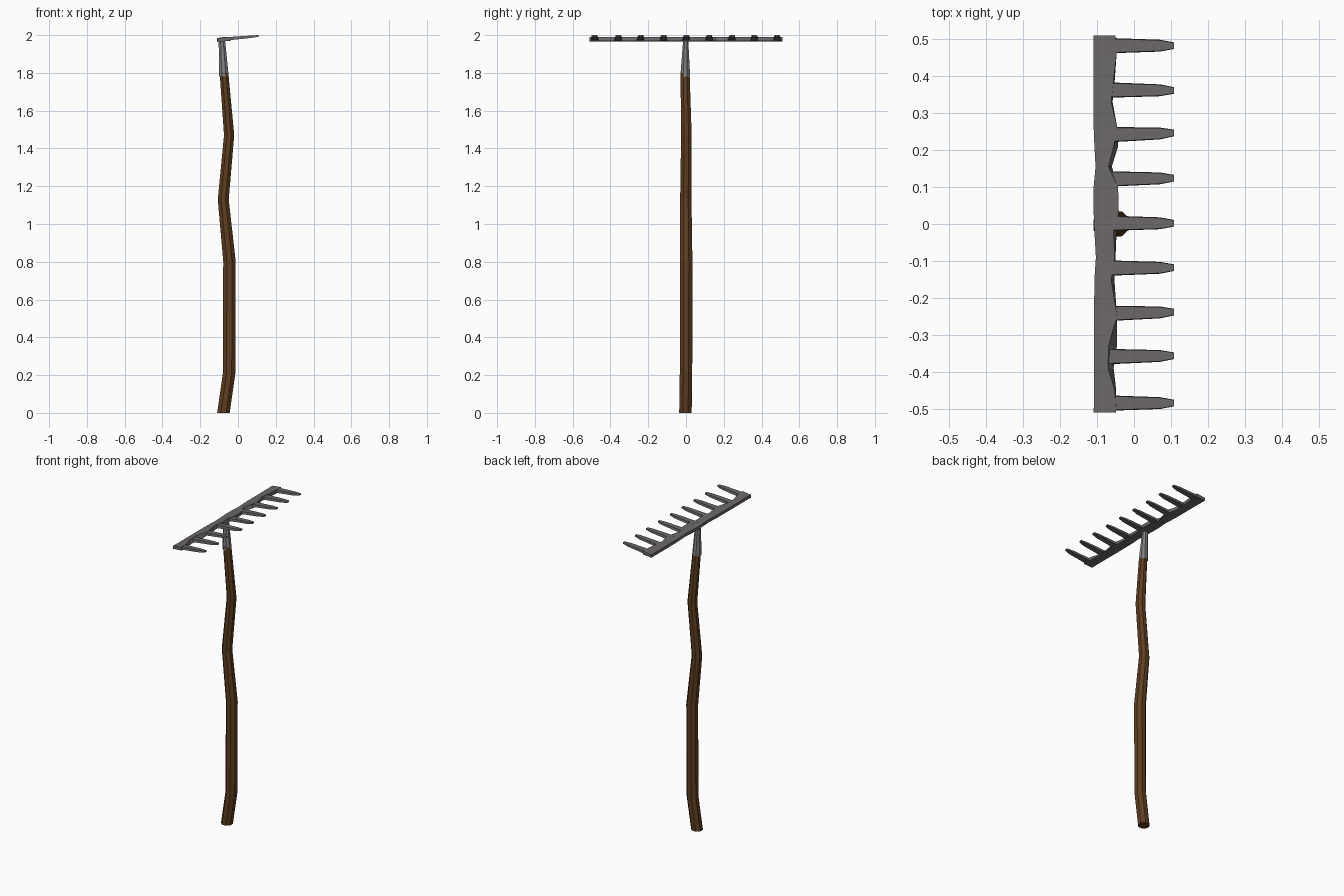
import bpy, bmesh, math


def material(name, rgb):
    m = bpy.data.materials.new(name)
    m.diffuse_color = (*rgb, 1)
    return m


WOOD = material("brown wood", (0.115, 0.048, 0.015))
IRON = material("dark iron", (0.150, 0.138, 0.138))
STEEL = material("socket grey", (0.21, 0.21, 0.22))


def loft(bm, rings):
    """Skin a list of equal-length point rings and cap both ends."""
    vr = [[bm.verts.new(p) for p in r] for r in rings]
    n = len(vr[0])
    for a, b in zip(vr, vr[1:]):
        for i in range(n):
            j = (i + 1) % n
            bm.faces.new((a[i], a[j], b[j], b[i]))
    bm.faces.new(vr[0][::-1])
    bm.faces.new(vr[-1])


def finish(bm, name, mat):
    bmesh.ops.recalc_face_normals(bm, faces=bm.faces)
    me = bpy.data.meshes.new(name)
    bm.to_mesh(me)
    bm.free()
    me.materials.append(mat)
    ob = bpy.data.objects.new(name, me)
    bpy.context.collection.objects.link(ob)
    return ob


def tube(name, path, mat, sides=8):
    """path: (x, y, z, rx, ry) for each horizontal ring."""
    bm = bmesh.new()
    angles = [math.tau * (i + 0.5) / sides for i in range(sides)]
    c = math.cos(math.pi / sides)
    loft(bm, [[(x + rx / c * math.cos(a), y + ry / c * math.sin(a), z)
               for a in angles] for x, y, z, rx, ry in path])
    return finish(bm, name, mat)


# crooked wooden handle
tube("handle", [
    (-0.077, -0.003, 0.00, 0.033, 0.033),
    (-0.047, 0.000, 0.21, 0.033, 0.033),
    (-0.045, 0.001, 0.80, 0.033, 0.033),
    (-0.078, -0.001, 1.13, 0.029, 0.030),
    (-0.047, 0.002, 1.47, 0.027, 0.028),
    (-0.074, -0.005, 1.80, 0.023, 0.024)], WOOD)

# metal socket narrowing up into the head
tube("socket", [
    (-0.075, -0.004, 1.78, 0.026, 0.026),
    (-0.084, -0.002, 1.95, 0.018, 0.015),
    (-0.089, 0.000, 1.982, 0.019, 0.015)], STEEL)

# head bar: worn cross sections (y, top inner x, bottom inner x, outer x)
bar = [(-0.51, -0.048, -0.048, -0.109), (-0.45, -0.052, -0.048, -0.108),
       (-0.39, -0.070, -0.055, -0.108), (-0.33, -0.069, -0.046, -0.108),
       (-0.25, -0.046, -0.046, -0.108), (-0.15, -0.062, -0.053, -0.107),
       (-0.09, -0.052, -0.050, -0.103), (-0.02, -0.056, -0.047, -0.107),
       (0.03, -0.041, -0.041, -0.109), (0.10, -0.043, -0.043, -0.109),
       (0.155, -0.069, -0.060, -0.104), (0.21, -0.055, -0.043, -0.107),
       (0.26, -0.045, -0.045, -0.109), (0.33, -0.062, -0.058, -0.109),
       (0.39, -0.055, -0.052, -0.109), (0.46, -0.047, -0.047, -0.109),
       (0.51, -0.050, -0.050, -0.110)]
bm = bmesh.new()
loft(bm, [[(xo, y, 1.984), (xt, y, 1.991), (xb, y, 1.969), (xo, y, 1.965)]
          for y, xt, xb, xo in bar])
finish(bm, "head_bar", IRON)

# nine tapering tines: (root y, tip y)
tines = [(0.482, 0.482), (0.362, 0.361), (0.242, 0.246), (0.122, 0.124),
         (0.002, 0.002), (-0.119, -0.118), (-0.241, -0.238),
         (-0.358, -0.356), (-0.484, -0.484)]
bm = bmesh.new()
for y0, y1 in tines:
    ym = (y0 + 2 * y1) / 3
    rings = []
    for x, y, w, zb, zt in [(-0.075, y0, 0.021, 1.971, 1.988),
                            (-0.045, y0, 0.020, 1.973, 1.990),
                            (0.070, ym, 0.016, 1.985, 1.998),
                            (0.108, y1, 0.009, 1.991, 2.000)]:
        rings.append([(x, y - w, zb), (x, y + w, zb),
                      (x, y + w * 0.9, zt), (x, y - w * 0.9, zt)])
    loft(bm, rings)
finish(bm, "tines", IRON)
